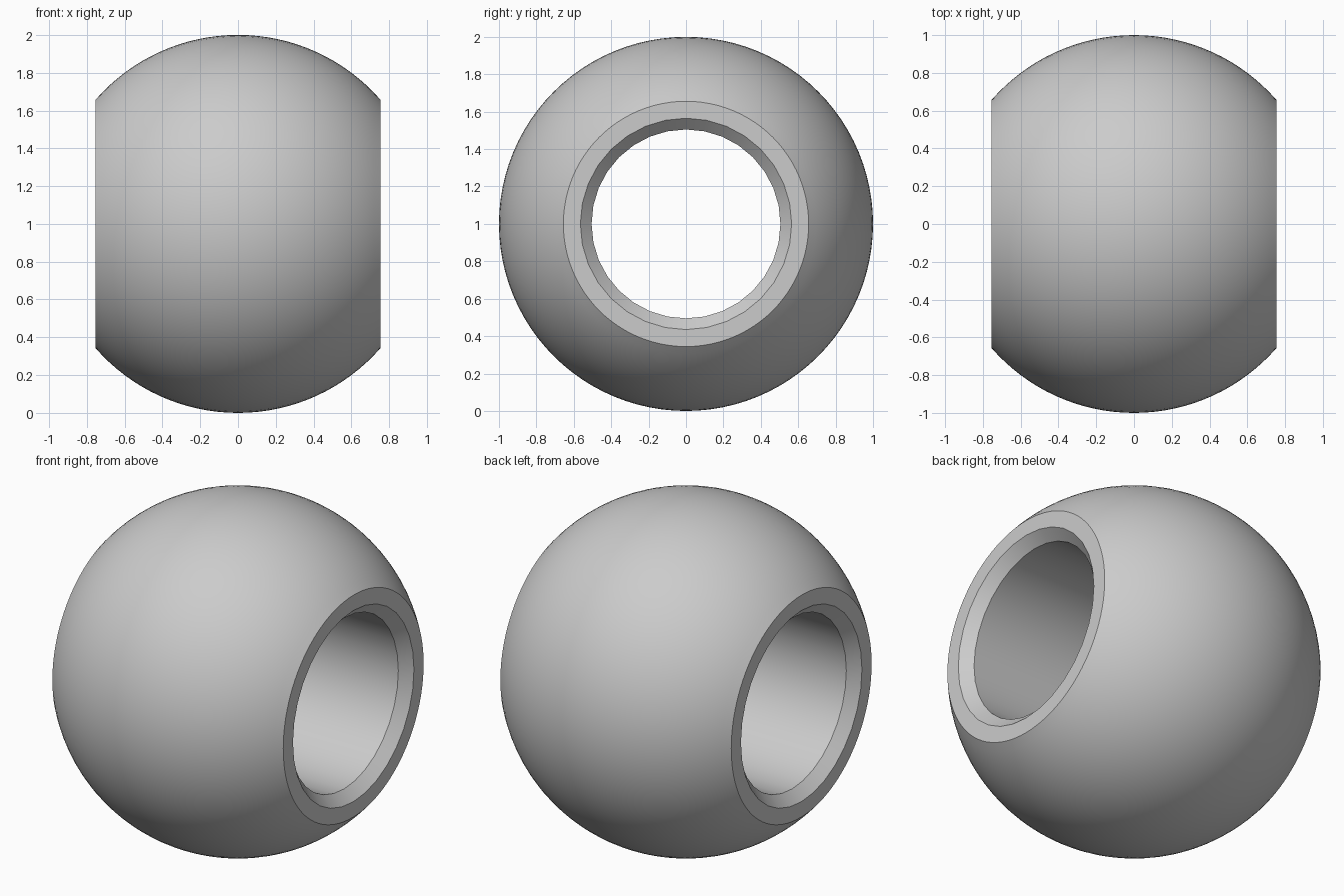
import bpy
import bmesh
from math import asin, sin, cos, pi, sqrt

cube = bpy.data.objects.get("Cube")
if cube:
    bpy.data.objects.remove(cube, do_unlink=True)

HALF_WIDTH = 0.755
CHAMFER_RADIUS = 0.565
BORE_RADIUS = 0.505
CHAMFER_DEPTH = 0.06
OUTER_SIDES, BORE_SIDES, BANDS = 96, 32, 32

metal = bpy.data.materials.new("light grey metal")
metal.use_nodes = True
grey = (0.6, 0.6, 0.6, 1)
metal.diffuse_color = grey
metal.node_tree.nodes["Principled BSDF"].inputs["Base Color"].default_value = grey

bm = bmesh.new()


def ring(x, radius, sides):
    """Circle of vertices around the x axis."""
    angles = [2 * pi * i / sides for i in range(sides)]
    return [bm.verts.new((x, radius * cos(a), 1 + radius * sin(a))) for a in angles]


def skin(rings):
    """Quads between consecutive rings of equal size."""
    for a, b in zip(rings, rings[1:]):
        for i in range(len(a)):
            j = (i + 1) % len(a)
            bm.faces.new((a[i], a[j], b[j], b[i]))


def flat_collar(outer, inner):
    """Flat end face joining the fine outer rim to the coarser bore rim."""
    step = len(outer) // len(inner)
    for i in range(len(inner)):
        arc = [outer[(i * step + k) % len(outer)] for k in range(step + 1)]
        bm.faces.new(arc + [inner[(i + 1) % len(inner)], inner[i]])


# Spherical outside, cut flat at both ends
limit = asin(HALF_WIDTH)
tilts = [limit * (2 * i / BANDS - 1) for i in range(BANDS + 1)]
ball = [ring(sin(t), cos(t), OUTER_SIDES) for t in tilts]
skin(ball)

# Through bore with a chamfer at each mouth
inset = HALF_WIDTH - CHAMFER_DEPTH
bore = [ring(x, r, BORE_SIDES) for x, r in (
    (-HALF_WIDTH, CHAMFER_RADIUS), (-inset, BORE_RADIUS),
    (inset, BORE_RADIUS), (HALF_WIDTH, CHAMFER_RADIUS))]
skin(bore)

# Flat end collars
flat_collar(ball[0], bore[0])
flat_collar(ball[-1], bore[-1])

bmesh.ops.recalc_face_normals(bm, faces=bm.faces)
mesh = bpy.data.meshes.new("bored_ball")
bm.to_mesh(mesh)
bm.free()
mesh.materials.append(metal)

bored_ball = bpy.data.objects.new("bored_ball", mesh)
bpy.context.collection.objects.link(bored_ball)
bpy.ops.object.select_all(action="DESELECT")
bored_ball.select_set(True)
bpy.context.view_layer.objects.active = bored_ball
bpy.ops.object.shade_smooth_by_angle(angle=pi / 6)
